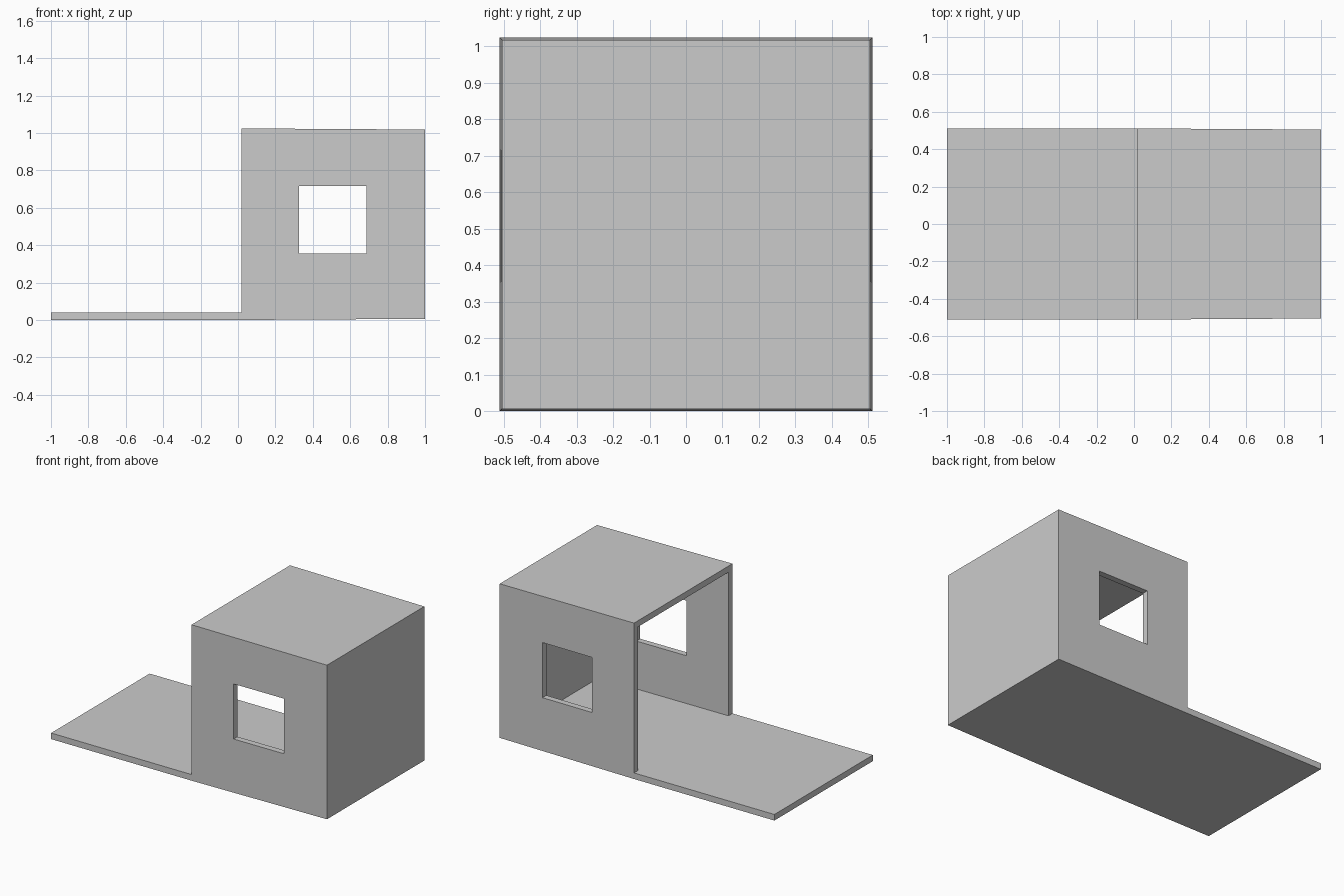
import bpy, bmesh

if "Cube" in bpy.data.objects:
    bpy.data.objects.remove(bpy.data.objects["Cube"])

W, H, T, TAPER = 0.511, 1.024, 0.04, 0.006   # half width, height, wall, rear taper
FRONT = 0.02                                  # x of the open end of the room


def make_object(name, bm):
    bmesh.ops.recalc_face_normals(bm, faces=bm.faces)
    mesh = bpy.data.meshes.new(name)
    bm.to_mesh(mesh)
    bm.free()
    obj = bpy.data.objects.new(name, mesh)
    bpy.context.collection.objects.link(obj)
    return obj


def extruded(profile, half_width, rear_x):
    """Extrude an xz profile across y, narrowing it at the rear end."""
    bm = bmesh.new()
    face = bm.faces.new([bm.verts.new((x, -half_width, z)) for x, z in profile])
    new = bmesh.ops.extrude_face_region(bm, geom=[face])["geom"]
    moved = [v for v in new if isinstance(v, bmesh.types.BMVert)]
    bmesh.ops.translate(bm, verts=moved, vec=(0, 2 * half_width, 0))
    for v in bm.verts:
        if abs(v.co.x - rear_x) < 1e-5:
            v.co.y *= (half_width - TAPER) / half_width
    return bm


def cut(target, cutter):
    cutter.hide_render = True
    cutter.hide_set(True)
    cutter.display_type = 'WIRE'
    mod = target.modifiers.new(cutter.name, 'BOOLEAN')
    mod.operation = 'DIFFERENCE'
    mod.solver = 'EXACT'
    mod.object = cutter


# Solid room block with the floor slab running out in front of it
bm = extruded([(-1, 0), (FRONT, 0), (1, TAPER), (1, H - TAPER),
               (FRONT, H), (FRONT, T), (-1, T)], W, 1)
for side in (-1, 1):
    pair = [v for v in bm.verts if abs(v.co.x - FRONT) < 1e-5
            and v.co.y * side > 0 and v.co.z < T + 0.01]
    bmesh.ops.connect_verts(bm, verts=pair)
room = make_object("room_with_floor", bm)

# Hollow interior, open towards the floor slab
rear = 1 - T
cut(room, make_object("interior_cutter", extruded(
    [(FRONT - 0.1, T), (rear, T), (rear, H - T - TAPER), (FRONT - 0.1, H - T)],
    W - T, rear)))

# Square windows through both side walls
x0, x1, z0, z1 = 0.325, 0.688, 0.354, 0.716
cut(room, make_object("window_cutter", extruded(
    [(x0, z0), (x1, z0), (x1, z1), (x0, z1)], 1, 9)))
